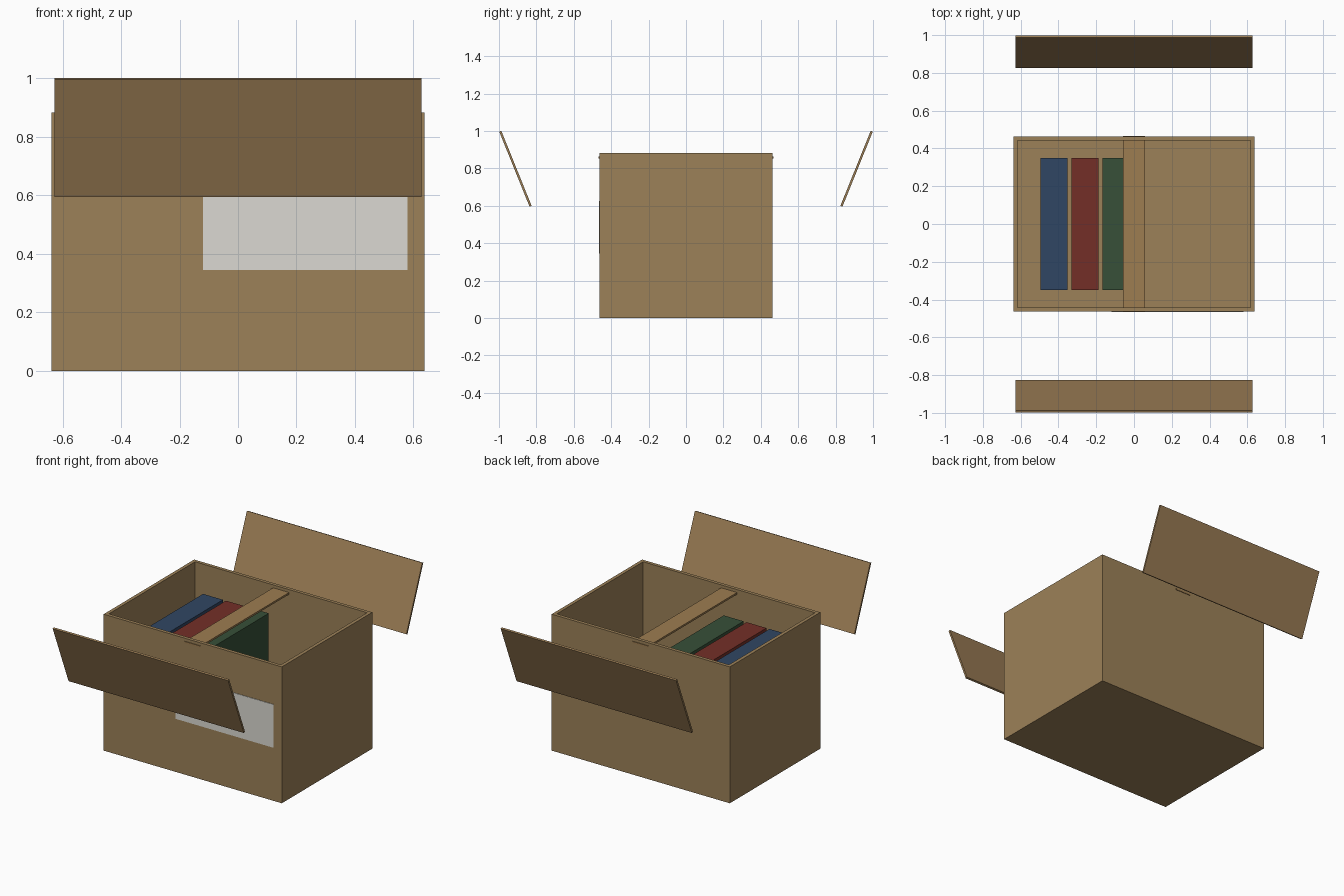
import bpy, bmesh, math
from mathutils import Matrix, Vector

if "Cube" in bpy.data.objects:
    bpy.data.objects.remove(bpy.data.objects["Cube"])


def srgb(*rgb):
    lin = []
    for c in rgb:
        c /= 255
        lin.append(c / 12.92 if c <= 0.04045 else ((c + 0.055) / 1.055) ** 2.4)
    return (*lin, 1.0)


def material(name, *rgb):
    m = bpy.data.materials.new(name)
    m.diffuse_color = srgb(*rgb)
    m.use_nodes = True
    m.node_tree.nodes["Principled BSDF"].inputs["Base Color"].default_value = m.diffuse_color
    return m


def finish(name, bm, mat):
    bmesh.ops.recalc_face_normals(bm, faces=bm.faces)
    me = bpy.data.meshes.new(name)
    bm.to_mesh(me)
    bm.free()
    me.materials.append(mat)
    ob = bpy.data.objects.new(name, me)
    bpy.context.collection.objects.link(ob)
    return ob


def block(lo, hi):
    """bmesh box between two corners"""
    lo, hi = Vector(lo), Vector(hi)
    bm = bmesh.new()
    bmesh.ops.create_cube(bm, size=1, matrix=Matrix.Translation((lo + hi) / 2)
                          @ Matrix.Diagonal((*(hi - lo), 1)))
    return bm


cardboard = material("cardboard", 156, 129, 88)
flap_card = material("flap cardboard", 155, 125, 85)
tape = material("tan tape", 157, 125, 81)
paper = material("label paper", 219, 217, 210)
blue = material("blue cover", 48, 70, 99)
red = material("red cover", 116, 47, 39)
green = material("green cover", 55, 80, 56)

HX, HY, H, WALL = 0.638, 0.463, 0.883, 0.022

# open carton: inset the top face and sink it to the floor
bm = block((-HX, -HY, 0), (HX, HY, H))
top = max(bm.faces, key=lambda f: f.calc_center_median().z)
bmesh.ops.inset_region(bm, faces=[top], thickness=WALL, use_even_offset=True)
inner = bmesh.ops.extrude_discrete_faces(bm, faces=[top])["faces"][0]
bmesh.ops.translate(bm, verts=inner.verts, vec=(0, 0, WALL - H))
finish("carton", bm, cardboard)

# front and back flaps, leaning outward
for name, side in (("front_flap", -1), ("back_flap", 1)):
    bm = block((-0.628, -0.006, -0.2165), (0.628, 0.006, 0.2165))
    bmesh.ops.transform(bm, verts=bm.verts, matrix=Matrix.Translation((0, side * 0.912, 0.798))
                        @ Matrix.Rotation(-side * math.radians(22), 4, 'X'))
    finish(name, bm, flap_card)

# strip across the opening, its ends just poking through the walls
finish("tape_strip", block((-0.057, -0.467, 0.852), (0.057, 0.467, 0.864)), tape)

# shipping label on the front
finish("label", block((-0.12, -HY - 0.003, 0.345), (0.58, -HY + 0.002, 0.625)), paper)

# three books standing in the carton
for i, (name, mat) in enumerate((("blue_book", blue), ("red_book", red), ("green_book", green))):
    x = -0.495 + i * 0.164
    finish(name, block((x, -0.35, WALL), (x + 0.142, 0.35, 0.742)), mat)
